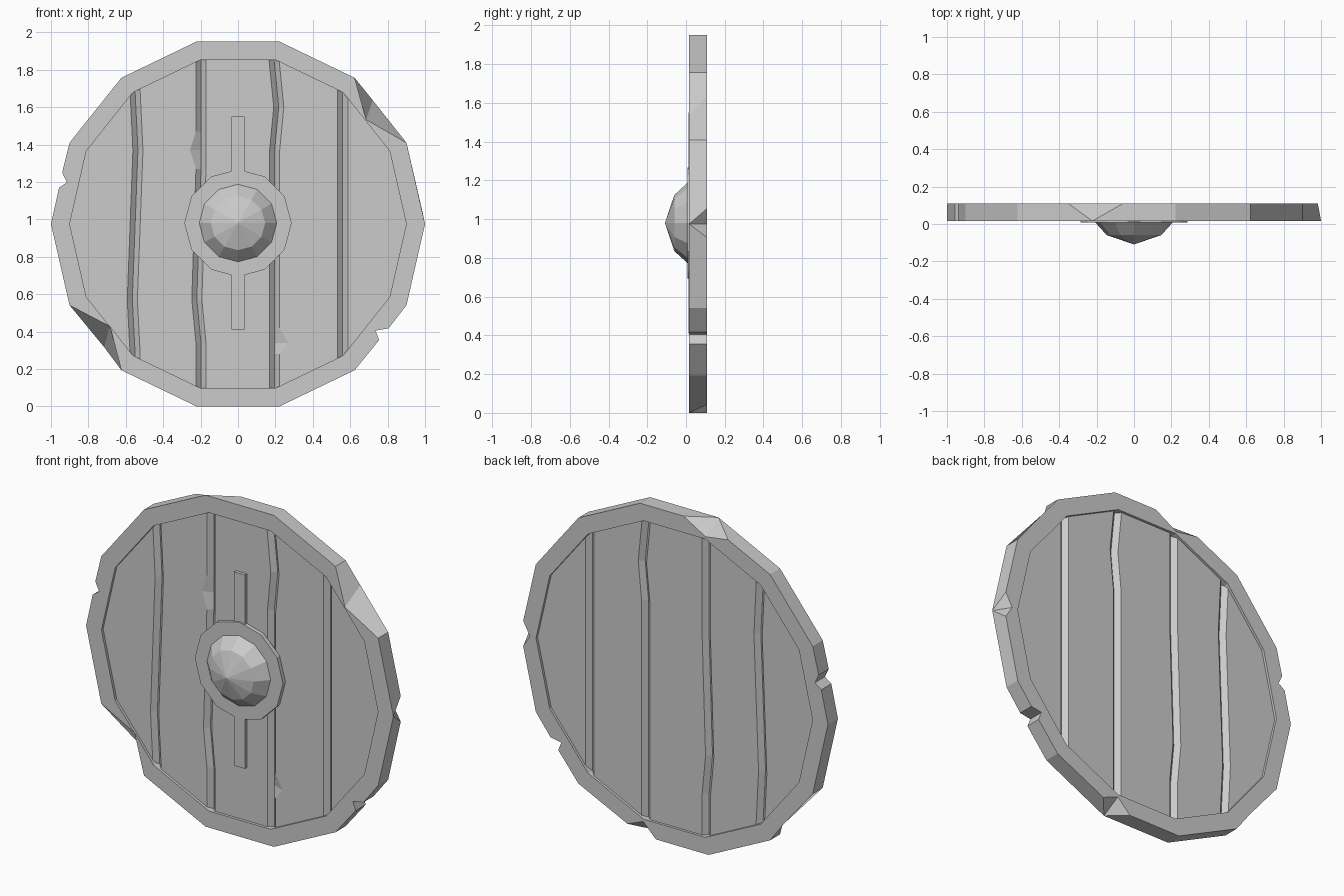
import bpy, bmesh, math
from mathutils import Vector

if "Cube" in bpy.data.objects:
    bpy.data.objects.remove(bpy.data.objects["Cube"])

CZ, N = 0.975, 14
STEP = 2 * math.pi / N
APO = math.cos(STEP / 2)
FRONT, BACK = 0.016, 0.109          # rim faces


def finish(bm, name):
    bmesh.ops.remove_doubles(bm, verts=bm.verts, dist=0.0005)
    bmesh.ops.dissolve_degenerate(bm, edges=bm.edges, dist=0.0005)
    bmesh.ops.recalc_face_normals(bm, faces=bm.faces)
    me = bpy.data.meshes.new(name)
    bm.to_mesh(me)
    bm.free()
    ob = bpy.data.objects.new(name, me)
    bpy.context.collection.objects.link(ob)
    return ob


def bridge(bm, loops, closed=False):
    """Quads between successive rings of equal length."""
    n = len(loops[0])
    pairs = list(zip(loops, loops[1:])) + ([(loops[-1], loops[0])] if closed else [])
    for a, b in pairs:
        for i in range(n):
            j = (i + 1) % n
            bm.faces.new((a[i], a[j], b[j], b[i]))


def corner(k, r=1.0):
    return (r * math.cos(k * STEP), CZ + r * math.sin(k * STEP))


def on_inner(p, r=0.9):
    """Push a point radially onto the inner polygon of the rim."""
    a = math.atan2(p[1] - CZ, p[0]) % (2 * math.pi)
    d = r * APO / math.cos(a % STEP - STEP / 2)
    return (d * math.cos(a), CZ + d * math.sin(a))


# Rim: outline stations as (front point, back point), with battle damage
def same(*pts):
    return [(p, p) for p in pts]


def back_chip(k, p1, depth, p2):
    v = corner(k)
    return [(v, p1), (v, corner(k, depth)), (v, p2)]


special = {
    0: back_chip(0, (0.983, 0.905), 0.94, (0.983, 1.055)),
    4: back_chip(4, (-0.06, 1.95), 0.915, (-0.35, 1.888)),
    11: back_chip(11, (0.12, 0.0), 0.915, (0.305, 0.042)),
}
special[4][0] = (corner(4), (-0.06, corner(4)[1]))
special[11][0] = (corner(11), (0.12, corner(11)[1]))
after = {
    1: [((0.685, 1.533), (0.72, 1.637))],
    8: [((-0.685, 0.43), (-0.715, 0.316))],
    6: same((-0.94, 1.25), (-0.915, 1.198), (-0.957, 1.168)),
    12: same((0.755, 0.355), (0.735, 0.405), (0.805, 0.417)),
}
stations = []
for k in range(N):
    stations += special.get(k, same(corner(k))) + after.get(k, [])

bm = bmesh.new()
mk = lambda p, y: bm.verts.new((p[0], y, p[1]))
bridge(bm, [
    [mk(f, FRONT) for f, b in stations],
    [mk(b, BACK) for f, b in stations],
    [mk(on_inner(b), BACK) for f, b in stations],
    [mk(on_inner(f), FRONT) for f, b in stations],
], closed=True)
finish(bm, "rim")


# Planks: one sheet per side with wobbly V grooves, trimmed to the rim
def lerp(path, z):
    if z <= path[0][0]:
        return path[0][1]
    for (z0, x0), (z1, x1) in zip(path, path[1:]):
        if z <= z1:
            return x0 + (x1 - x0) * (z - z0) / (z1 - z0)
    return path[-1][1]


grooves = [
    [(0.28, -0.55), (0.57, -0.565), (1.37, -0.535), (1.68, -0.55)],
    [(0.34, -0.198), (0.57, -0.22), (1.27, -0.198)],
    [(1.37, 0.196), (1.6, 0.218), (1.86, 0.192)],
    [(0.0, 0.56)],
]
rows = [0, 0.25, 0.28, 0.34, 0.42, 0.57, 1.27, 1.37, 1.47, 1.6, 1.68, 1.86, 2]
W = 0.027
bm = bmesh.new()
for y, dy in ((0.032, 0.026), (0.094, -0.026)):
    prev = None
    for z in rows:
        pts = [(-1.1, y)]
        for i, g in enumerate(grooves):
            x = lerp(g, z)
            l, r = x - W, x + W
            if dy > 0 and i == 1 and z == 1.37:
                l -= 0.032                      # splintered plank edges
            if dy > 0 and i == 2 and z == 0.34:
                r += 0.045
            pts += [(l, y), (x, y + dy), (r, y)]
        pts.append((1.1, y))
        cur = [bm.verts.new((px, py, z)) for px, py in pts]
        if prev:
            for i in range(len(cur) - 1):
                bm.faces.new((prev[i], prev[i + 1], cur[i + 1], cur[i])
                             if dy > 0 else (prev[i], cur[i], cur[i + 1], prev[i + 1]))
        prev = cur
for k in range(N):
    a = (k + 0.5) * STEP
    n = Vector((math.cos(a), 0, math.sin(a)))
    bmesh.ops.bisect_plane(bm, geom=bm.verts[:] + bm.edges[:] + bm.faces[:],
                           plane_co=Vector((0, 0, CZ)) + n * 0.903 * APO,
                           plane_no=n, clear_outer=True)
me = bpy.data.meshes.new("planks")
bm.to_mesh(me)
bm.free()
bpy.context.collection.objects.link(bpy.data.objects.new("planks", me))


# Boss and its flange: low 12-sided turned shape
def turned(name, profile, sides=12):
    bm = bmesh.new()
    loops = [[bm.verts.new((r * math.cos(2 * math.pi * i / sides), y,
                            0.98 + r * math.sin(2 * math.pi * i / sides)))
              for i in range(sides)] for r, y in profile]
    bridge(bm, loops)
    bm.faces.new(loops[0])
    return finish(bm, name)


turned("boss_flange", [(0.287, 0.008), (0.287, 0.034)])
bm = bmesh.new()
rings = [[bm.verts.new((r * math.cos(i * math.pi / 6), y, 0.98 + r * math.sin(i * math.pi / 6)))
          for i in range(12)] for r, y in ((0.209, 0.01), (0.145, -0.06))]
bridge(bm, rings)
tip = bm.verts.new((0, -0.109, 0.98))
for i in range(12):
    bm.faces.new((rings[1][i], rings[1][(i + 1) % 12], tip))
finish(bm, "boss")

# Vertical strap behind the boss
bm = bmesh.new()
bmesh.ops.create_cube(bm, size=1)
bmesh.ops.scale(bm, vec=(0.07, 0.022, 1.14), verts=bm.verts)
bmesh.ops.translate(bm, vec=(0, 0.024, 0.98), verts=bm.verts)
finish(bm, "strap")
